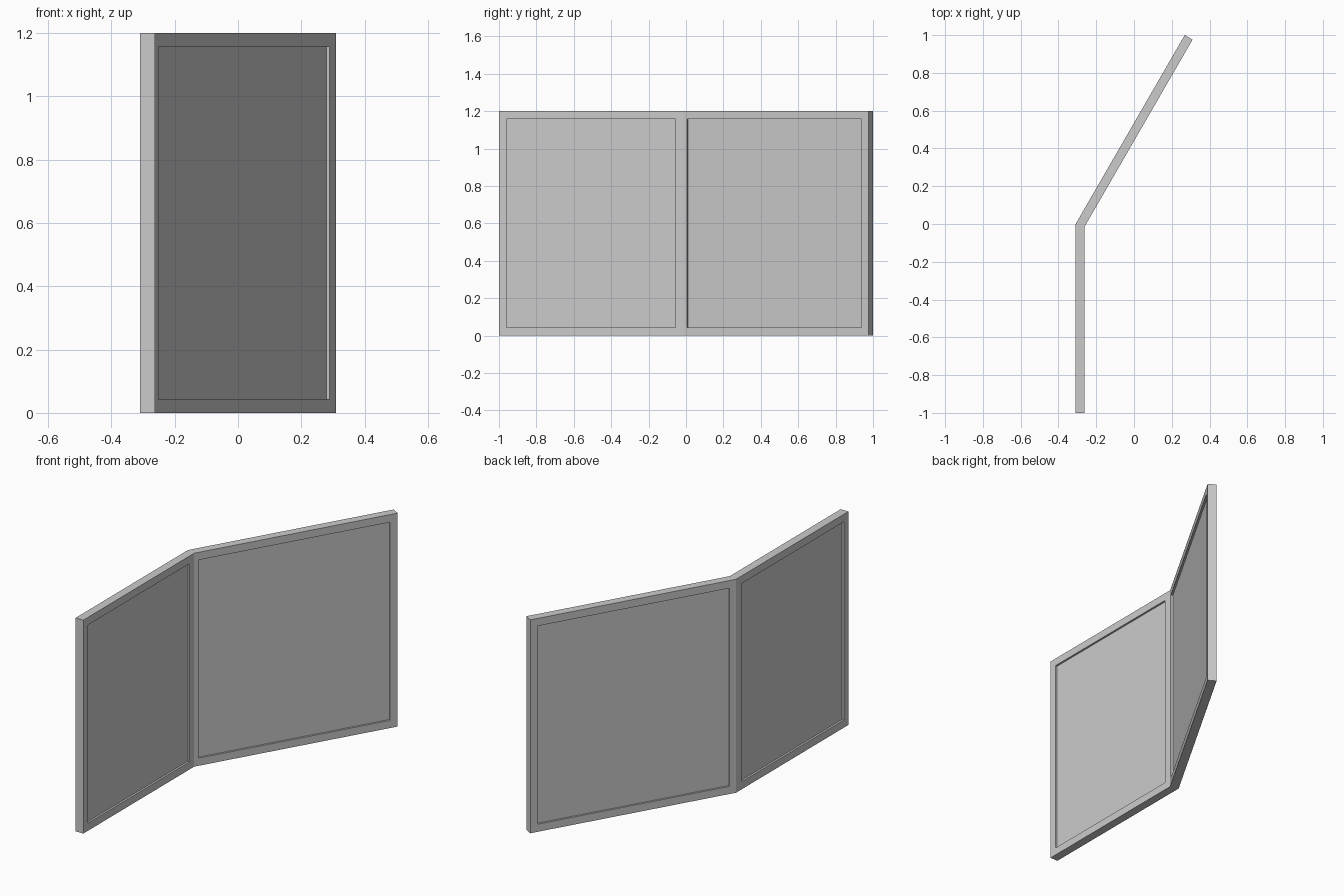
import bpy, math
from mathutils import Vector

if "Cube" in bpy.data.objects:
    bpy.data.objects.remove(bpy.data.objects["Cube"])

H, B, T, RECESS = 1.2, 0.043, 0.048, 0.011   # height, rail width, thickness, panel recess
UP = Vector((0, 0, 1))
d1 = Vector((0, 1, 0))                                    # straight leaf direction
d2 = Vector((0.5, math.sqrt(3) / 2, 0))                   # angled leaf direction


def left_of(d):
    return Vector((-d.y, d.x, 0))


def make(name, verts, faces):
    me = bpy.data.meshes.new(name)
    me.from_pydata(verts, [], faces)
    me.update()
    ob = bpy.data.objects.new(name, me)
    bpy.context.collection.objects.link(ob)
    return ob


def across(p, d):
    """Pair of (left, right) plan points across the frame thickness."""
    return (p + left_of(d) * T, p)


# plan stations along the folded frame, each a (left, right) pair
end2 = Vector((0.31, 0.976, 0))
x1 = -0.31 + T
stations = [
    across(Vector((x1, -1, 0)), d1),
    across(Vector((x1, -0.96, 0)), d1),
    across(Vector((x1, -0.055, 0)), d1),
    (Vector((-0.31, -0.002, 0)), Vector((x1, -0.0147, 0))),   # mitred fold
    across(end2 - d2 * 1.121, d2),
    across(end2 - d2 * 0.042, d2),
    across(end2, d2),
]
rows = [0, B, H - B, H]
openings = {(1, 1), (4, 1)}

# folded frame: one closed mesh with two rectangular openings
verts, index = [], {}
for i, pair in enumerate(stations):
    for k, z in enumerate(rows):
        for side in (0, 1):
            index[i, k, side] = len(verts)
            verts.append(pair[side] + UP * z)


def solid(i, k):
    return 0 <= i < len(stations) - 1 and 0 <= k < 3 and (i, k) not in openings


def quad(*keys):
    return [index[key] for key in keys]


faces = []
for i in range(len(stations) - 1):
    for k in range(3):
        if not solid(i, k):
            continue
        c = [(i, k), (i + 1, k), (i + 1, k + 1), (i, k + 1)]
        faces.append(quad(*[(a, b, 1) for a, b in c]))
        faces.append(quad(*[(a, b, 0) for a, b in reversed(c)]))
        neighbours = [(i, k - 1), (i + 1, k), (i, k + 1), (i - 1, k)]
        for n, nb in enumerate(neighbours):
            if not solid(*nb):
                (a, b), (e, f) = c[n], c[(n + 1) % 4]
                faces.append(quad((e, f, 1), (a, b, 1), (a, b, 0), (e, f, 0)))
make("folding_frame", verts, faces)


# recessed infill panels
def infill(name, i, d):
    n = left_of(d)
    corners = []
    for z in (B, H - B):
        for p, s in ((stations[i][1], RECESS), (stations[i + 1][1], RECESS),
                     (stations[i + 1][1], T - RECESS), (stations[i][1], T - RECESS)):
            corners.append(p + n * s + UP * z)
    make(name, corners, [(3, 2, 1, 0), (4, 5, 6, 7), (0, 1, 5, 4),
                         (1, 2, 6, 5), (2, 3, 7, 6), (3, 0, 4, 7)])


infill("straight_infill_panel", 1, d1)
infill("angled_infill_panel", 4, d2)
